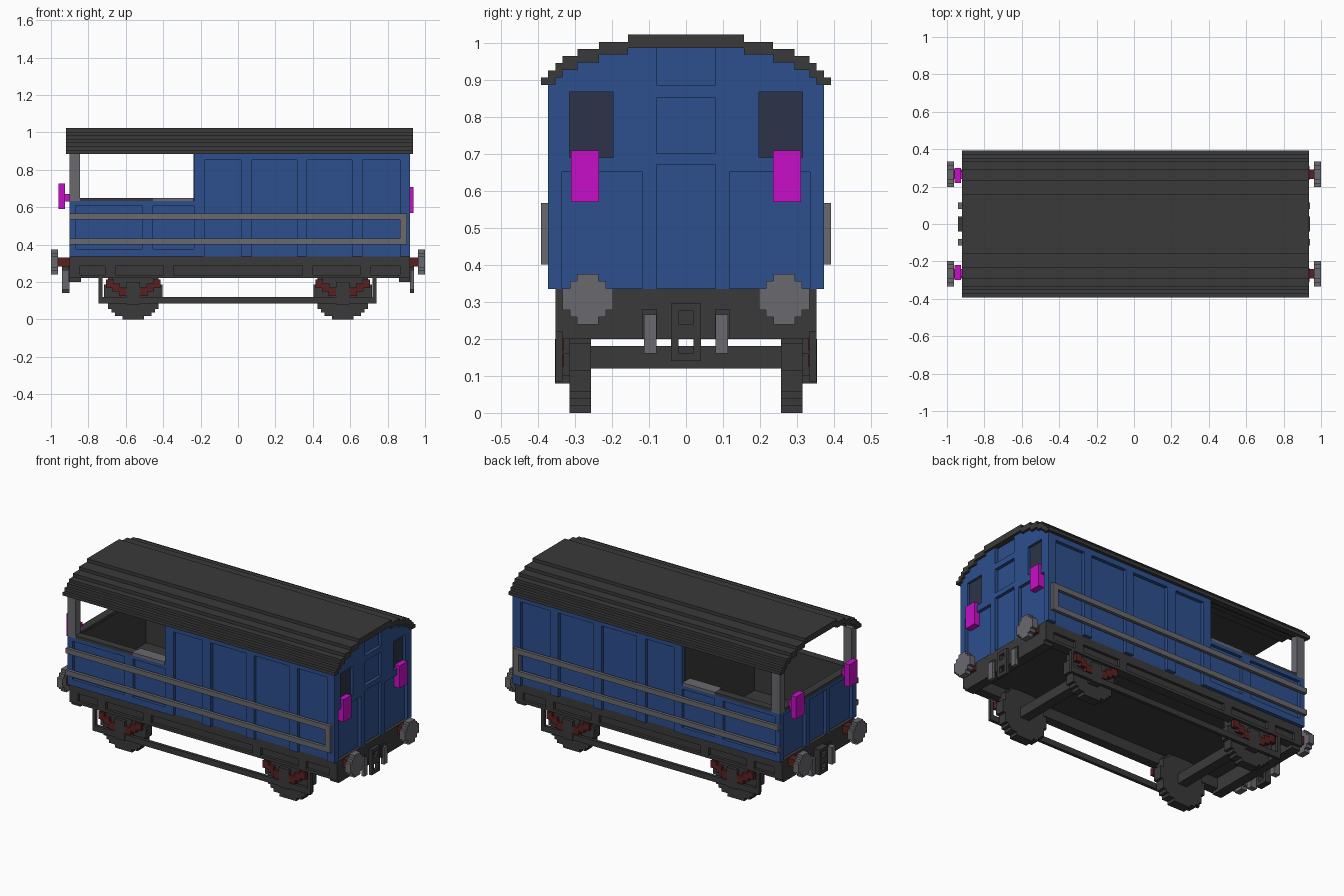
import bpy, bmesh

cube = bpy.data.objects.get("Cube")
if cube:
    bpy.data.objects.remove(cube, do_unlink=True)


def material(name, hex_code):
    rgb = []
    for i in (0, 2, 4):
        c = int(hex_code[i:i + 2], 16) / 255
        rgb.append(c / 12.92 if c <= 0.04045 else ((c + 0.055) / 1.055) ** 2.4)
    m = bpy.data.materials.new(name)
    m.diffuse_color = (*rgb, 1)
    m.use_nodes = True
    m.node_tree.nodes["Principled BSDF"].inputs["Base Color"].default_value = (*rgb, 1)
    return m


BLUE = material("blue paint", "2D4F8D")
DARK = material("dark grey", "3A3A3A")
GREY = material("mid grey", "69696E")
LAMP = material("magenta lamp", "C80FC8")
RED = material("dark red", "5A2020")
GLASS = material("window glass", "2C3448")
V = 0.0194   # stair-step size


def finish(name, bm, mat):
    bmesh.ops.recalc_face_normals(bm, faces=bm.faces)
    me = bpy.data.meshes.new(name)
    bm.to_mesh(me)
    bm.free()
    me.materials.append(mat)
    ob = bpy.data.objects.new(name, me)
    bpy.context.collection.objects.link(ob)
    return ob


def boxes(name, mat, items, mirror=False):
    """One object from (x0, x1, y0, y1, z0, z1) blocks, optionally copied to -y."""
    bm = bmesh.new()
    items = list(items)
    if mirror:
        items += [(a, b, -d, -c, e, f) for a, b, c, d, e, f in items]
    for x0, x1, y0, y1, z0, z1 in items:
        vs = bmesh.ops.create_cube(bm, size=1)["verts"]
        for v in vs:
            v.co = ((x0 + x1) / 2 + v.co.x * (x1 - x0),
                    (y0 + y1) / 2 + v.co.y * (y1 - y0),
                    (z0 + z1) / 2 + v.co.z * (z1 - z0))
    return finish(name, bm, mat)


def extrude(name, mat, outline, axis, a, b):
    """Outline of (u, z) points extruded along x or y from a to b."""
    bm = bmesh.new()
    at = (lambda u, z: (a, u, z)) if axis == "x" else (lambda u, z: (u, a, z))
    face = bm.faces.new([bm.verts.new(at(u, z)) for u, z in outline])
    geo = bmesh.ops.extrude_face_region(bm, geom=[face])["geom"]
    off = (b - a, 0, 0) if axis == "x" else (0, b - a, 0)
    bmesh.ops.translate(bm, vec=off, verts=[g for g in geo if isinstance(g, bmesh.types.BMVert)])
    return finish(name, bm, mat)


def stepped_disc(u, z, half_widths, h):
    """Stair-stepped disc outline, one half width per row from bottom to top."""
    z0 = z - h * len(half_widths) / 2
    right = []
    for i, w in enumerate(half_widths):
        for p in ((w, z0 + i * h), (w, z0 + (i + 1) * h)):
            if right and right[-1][0] == w:
                right.pop() if len(right) > 1 and right[-2][0] == w else None
            right.append(p)
    return [(u + w, q) for w, q in right] + [(u - w, q) for w, q in reversed(right)]


def arch(steps, low):
    """Stepped arch from left foot over the top to right foot."""
    right = []
    inner = 0
    for w, z in steps:
        if inner:
            right.append((inner, z))
        right.append((w, z))
        inner = w
    right.append((inner, low))
    return [(-y, z) for y, z in reversed(right)] + right


# Roof shell
OUTER = [(.157, 1.022), (.235, 1.002), (.293, .983), (.333, .963), (.352, .945), (.373, .925), (.392, .905)]
INNER = [(.157, .985), (.235, .968), (.293, .946), (.333, .926), (.352, .906)]
outer, inner = arch(OUTER, .885), arch(INNER + [(.373, .8865)], .885)
extrude("roof", DARK, outer + inner[::-1], "x", -.92, .935)

# Closed cabin with its dark inner bulkhead
extrude("cabin", BLUE, arch(INNER, .335), "x", -.232, .90)
extrude("bulkhead", DARK, arch(INNER, .335), "x", -.238, -.232)

# Raised framing along the cabin sides
posts = [(-.235, -.18), (.016, .075), (.315, .37), (.61, .665), (.866, .92)]
frame = [(a, b, .352, .373, .335, .888) for a, b in posts]
frame += [(posts[i][1], posts[i + 1][0], .352, .373, .852, .888) for i in range(4)]
boxes("cabin_side_frame", BLUE, frame, True)

# Raised framing on the cabin end, around windows and door
end = [(.90, .92, .335, .352, .335, .866), (.90, .92, .08, .118, .335, .985),
       (.90, .92, .118, .335, .65, .69), (.90, .92, .118, .197, .69, .866),
       (.90, .92, .315, .335, .69, .866)]
boxes("cabin_end_frame", BLUE, end, True)
boxes("door_rails", BLUE, [(.90, .92, -.08, .08, .85, .885), (.90, .92, -.08, .08, .67, .70)])
top = [(.118, .866), (.118, .985), (.157, .985), (.157, .968), (.235, .968), (.235, .946), (.293, .946),
       (.293, .926), (.333, .926), (.333, .906), (.352, .906), (.352, .866)]
for side, s in (("left", 1), ("right", -1)):
    extrude("end_top_" + side, BLUE, [(s * y, z) for y, z in top], "x", .90, .92)
boxes("end_windows", GLASS, [(.898, .904, .197, .315, .69, .866)], True)

# Open platform: low walls, framing, dark lining, rim and ledges
boxes("platform_side_walls", BLUE, [(-.88, -.235, .335, .354, .335, .632)], True)
boxes("platform_end_wall", BLUE, [(-.88, -.862, -.335, .335, .335, .632)])
boxes("platform_side_frame", BLUE, [
    (-.90, -.866, .354, .373, .335, .632), (-.513, -.455, .354, .373, .335, .632),
    (-.866, -.513, .354, .373, .61, .632), (-.455, -.235, .354, .373, .61, .632),
    (-.866, -.513, .354, .373, .335, .375), (-.455, -.235, .354, .373, .335, .375)], True)
boxes("platform_end_frame", BLUE, [
    (-.90, -.88, .335, .354, .335, .632), (-.90, -.88, .08, .118, .335, .632),
    (-.90, -.88, .118, .335, .61, .632), (-.90, -.88, 0, .08, .61, .632)], True)
boxes("platform_side_lining", DARK, [(-.862, -.238, .328, .335, .335, .632)], True)
boxes("platform_end_lining", DARK, [(-.862, -.855, -.328, .328, .335, .632)])
boxes("platform_rim", DARK, [(-.845, -.455, .325, .373, .632, .65)], True)
boxes("platform_end_rim", DARK, [(-.90, -.85, -.325, .325, .632, .65)])
boxes("platform_ledges", GREY, [(-.455, -.238, .30, .373, .632, .65)], True)
boxes("roof_posts", GREY, [(-.90, -.845, .325, .373, .632, .895)], True)

# Long hand rails, joined at the cabin end
boxes("hand_rails", GREY, [(-.90, .903, .373, .392, .535, .567), (-.90, .903, .373, .392, .40, .432),
                           (.866, .903, .373, .392, .432, .535)], True)

# Underframe
boxes("floor", DARK, [(-.90, .92, -.352, .352, .285, .336)])
boxes("sole_bars", DARK, [(-.90, .92, .295, .335, .22, .285), (-.90, .92, .335, .352, .22, .238)]
      + [(x, x + .055, .335, .352, .238, .285) for x in (-.90, -.71, -.40, .345, .655, .865)], True)
boxes("headstocks", DARK, [(-.90, -.84, -.335, .335, .20, .29), (.86, .92, -.335, .335, .20, .29)])

# Wheels, axles, bearings and springs
wheel_rows = []
for i in range(16):
    d = abs(i - 7.5) * .01875
    wheel_rows.append(round((.152 ** 2 - d * d) ** .5 / V) * V)
for label, cx in (("rear", -.56), ("front", .56)):
    for side, s in (("left", 1), ("right", -1)):
        extrude(f"{label}_wheel_{side}", DARK, stepped_disc(cx, .15, wheel_rows, .01875), "y", s * .257, s * .315)
    boxes(label + "_axle", DARK, [(cx - .03, cx + .03, -.26, .26, .12, .18)])
    boxes(label + "_bearings", DARK, [
        (cx - .035, cx + .035, .31, .354, .08, .20), (cx - .07, cx + .07, .31, .336, .10, .22),
        (cx - .11, cx + .11, .31, .334, .16, .22)], True)
    boxes(label + "_springs", RED, [
        (cx + s * m - .02, cx + s * m + .02, .33, .353, z, z + .045)
        for s in (1, -1) for m, z in ((.125, .168), (.09, .148), (.055, .125))], True)

# Step bars between the bearings
boxes("step_bars", DARK, [(-.745, .74, .333, .352, .085, .12)]
      + [(x, x + .02, .333, .352, .12, .22) for x in (-.745, .72)], True)

# Fittings repeated at both ends
buffer_rows = [k * V / 2 for k in (3, 5, 7, 7, 7, 5, 3)]
for label, s, face in (("front", 1, .92), ("rear", -1, .90)):
    def sx(a, b):
        return (min(s * a, s * b), max(s * a, s * b))
    for side, t in (("left", 1), ("right", -1)):
        extrude(f"{label}_buffer_{side}", GREY, stepped_disc(t * .265, .307, buffer_rows, V), "x", s * .963, s)
    boxes(label + "_buffer_shafts", RED, [(*sx(face - .01, .963), .24, .292, .283, .332)], True)
    boxes(label + "_coupling", DARK, [
        (*sx(face, .94), .02, .04, .14, .295), (*sx(face, .94), 0, .02, .275, .295),
        (*sx(face, .94), 0, .02, .20, .24), (*sx(face, .94), 0, .02, .14, .16)], True)
    boxes(label + "_hose_mounts", DARK, [(*sx(face - .02, face + .008), .078, .118, .20, .28)], True)
    boxes(label + "_hoses", GREY, [(*sx(face, .94), .08, .114, .16, .265)], True)

# End lamps
boxes("cabin_lamps", LAMP, [(.90, .937, .235, .31, .57, .708)], True)
boxes("platform_lamps", LAMP, [(-.96, -.925, .22, .30, .59, .727), (-.925, -.89, .24, .28, .63, .67)], True)
